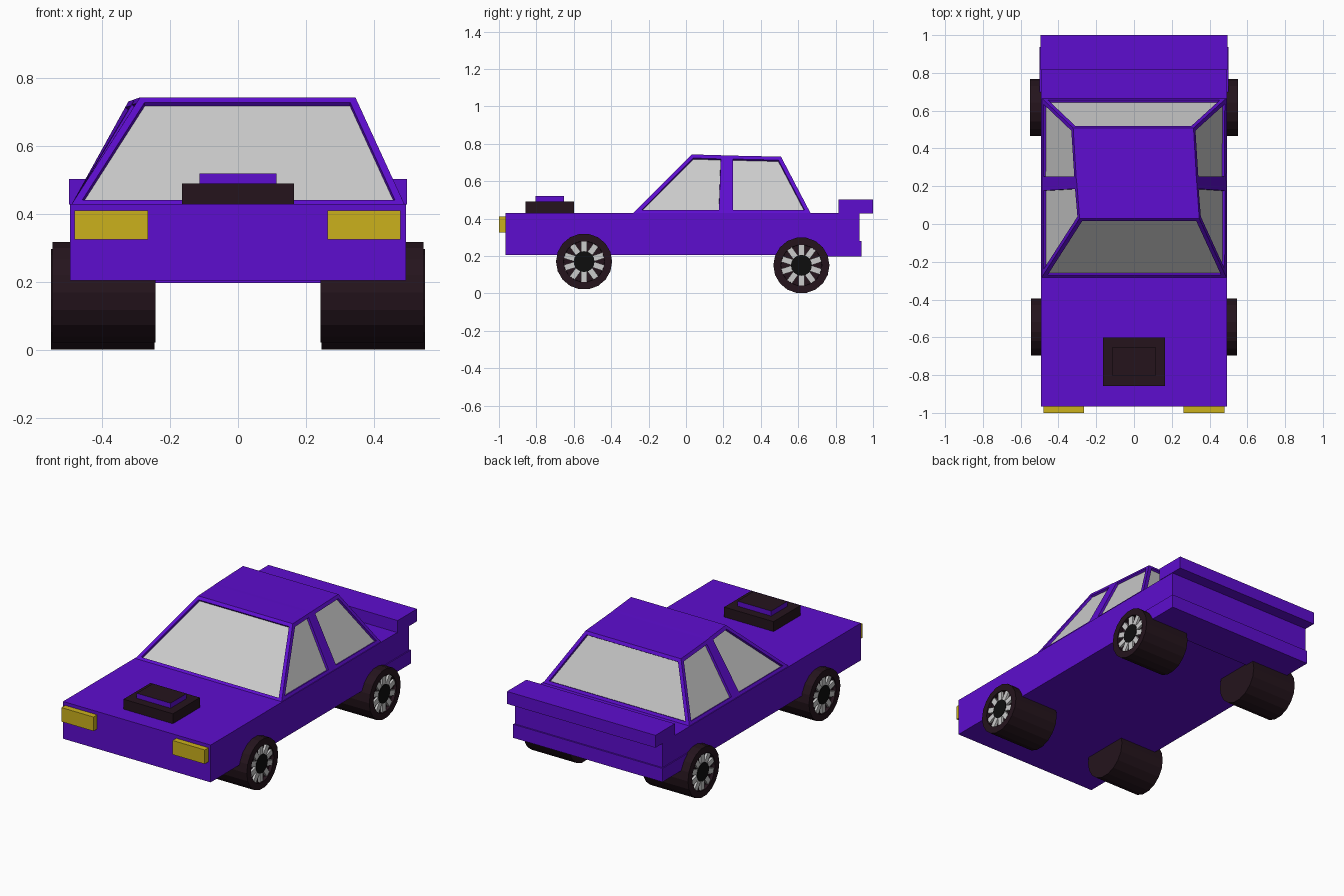
import bpy, bmesh
from math import pi, cos, sin
from mathutils import Matrix

if "Cube" in bpy.data.objects:
    bpy.data.objects.remove(bpy.data.objects["Cube"])


def material(name, r, g, b):
    m = bpy.data.materials.new(name)
    m.diffuse_color = (r, g, b, 1)
    m.use_nodes = True
    m.node_tree.nodes["Principled BSDF"].inputs["Base Color"].default_value = m.diffuse_color
    return m


PURPLE = material("purple_paint", 0.11, 0.004, 0.62)
DARK = material("dark_rubber", 0.018, 0.007, 0.012)
BLACK = material("hub_black", 0.004, 0.004, 0.004)
YELLOW = material("lamp_yellow", 0.6, 0.44, 0.012)
GLASS = material("window_grey", 0.8, 0.8, 0.8)


def finish(name, bm, *mats):
    bm.normal_update()
    me = bpy.data.meshes.new(name)
    bm.to_mesh(me)
    bm.free()
    for m in mats:
        me.materials.append(m)
    ob = bpy.data.objects.new(name, me)
    bpy.context.collection.objects.link(ob)
    return ob


def add_box(bm, x, y, z, spin=Matrix()):
    size = Matrix.Diagonal((x[1] - x[0], y[1] - y[0], z[1] - z[0], 1))
    mid = Matrix.Translation([(a + b) / 2 for a, b in (x, y, z)])
    bmesh.ops.create_cube(bm, size=1, matrix=spin @ mid @ size)


def box(name, x, y, z, *mats):
    bm = bmesh.new()
    add_box(bm, x, y, z)
    return finish(name, bm, *mats)


# Body, rear bumper and spoiler
box("body", (-0.493, 0.493), (-0.965, 0.928), (0.205, 0.43), PURPLE)
box("rear_bumper", (-0.499, 0.499), (0.70, 0.937), (0.198, 0.28), PURPLE)
box("spoiler", (-0.496, 0.496), (0.815, 1.0), (0.428, 0.503), PURPLE)

# Hood scoop: dark base, purple-sided cap with dark top
box("scoop_base", (-0.165, 0.165), (-0.857, -0.6), (0.425, 0.49), DARK)
cap = box("scoop_cap", (-0.113, 0.113), (-0.805, -0.652), (0.485, 0.52), PURPLE, DARK)
for p in cap.data.polygons:
    p.material_index = int(p.normal.z > 0.5)

# Headlights
for side, x in (("left", (-0.48, -0.265)), ("right", (0.263, 0.478))):
    box("headlight_" + side, x, (-1.0, -0.96), (0.325, 0.41), YELLOW)

# Cabin: four cross-sections (bottom y, top y, top left x, top right x, top z)
sections = [(-0.285, 0.03, -0.288, 0.345, 0.743), (0.197, 0.208, -0.302, 0.333, 0.738),
            (0.23, 0.23, -0.305, 0.331, 0.737), (0.667, 0.508, -0.322, 0.315, 0.731)]
bm = bmesh.new()
rings = [[bm.verts.new(c) for c in ((-0.49, yb, 0.427), (xl, yt, z), (xr, yt, z), (0.49, yb, 0.427))]
         for yb, yt, xl, xr, z in sections]
windows = [bm.faces.new(rings[0]), bm.faces.new(rings[3][::-1])]
for i in range(3):
    for j in range(4):
        k = (j + 1) % 4
        f = bm.faces.new((rings[i][j], rings[i + 1][j], rings[i + 1][k], rings[i][k]))
        if j in (0, 2) and i != 1:
            windows.append(f)
bmesh.ops.recalc_face_normals(bm, faces=bm.faces)
# Windows are inset, then recessed
bmesh.ops.inset_individual(bm, faces=windows, thickness=0.021, use_even_offset=True)
bmesh.ops.inset_individual(bm, faces=windows, thickness=0.001, depth=-0.014, use_even_offset=True)
for f in windows:
    f.material_index = 1
finish("cabin", bm, PURPLE, GLASS)


def cylinder(bm, radius, x0, x1, sides):
    m = Matrix.Translation(((x0 + x1) / 2, 0, 0)) @ Matrix.Rotation(pi / 2, 4, 'Y')
    bmesh.ops.create_cone(bm, cap_ends=True, segments=sides, radius1=radius,
                          radius2=radius, depth=x1 - x0, matrix=m)


# Wheels: wide tyre with recessed rim, spokes and hub
def wheel(name, side, x0, x1, y, z):
    parts = []
    bm = bmesh.new()
    cylinder(bm, 0.15, x0, x1, 18)
    bm.normal_update()
    face = [f for f in bm.faces if f.normal.x > 0.9]
    bmesh.ops.inset_individual(bm, faces=face, thickness=0.04)
    bmesh.ops.inset_individual(bm, faces=face, thickness=0.001, depth=-0.02)
    parts.append(finish(name + "_tyre", bm, DARK))
    bm = bmesh.new()
    for i in range(10):
        a = Matrix.Rotation(2 * pi * i / 10, 4, 'X')
        add_box(bm, (x1 - 0.025, x1 - 0.006), (-0.016, 0.016), (0.03, 0.108), a)
    parts.append(finish(name + "_spokes", bm, GLASS))
    bm = bmesh.new()
    cylinder(bm, 0.056, x1 - 0.025, x1 - 0.003, 16)
    parts.append(finish(name + "_hub", bm, BLACK))
    for ob in parts:
        turn = Matrix.Rotation(0 if side > 0 else pi, 4, 'Z')
        ob.data.transform(turn)
        ob.location = (0, y, z)


for side, label in ((1, "right"), (-1, "left")):
    wheel("front_wheel_" + label, side, 0.242, 0.545, -0.545, 0.17)
    wheel("rear_wheel_" + label, side, 0.246, 0.55, 0.617, 0.15)
